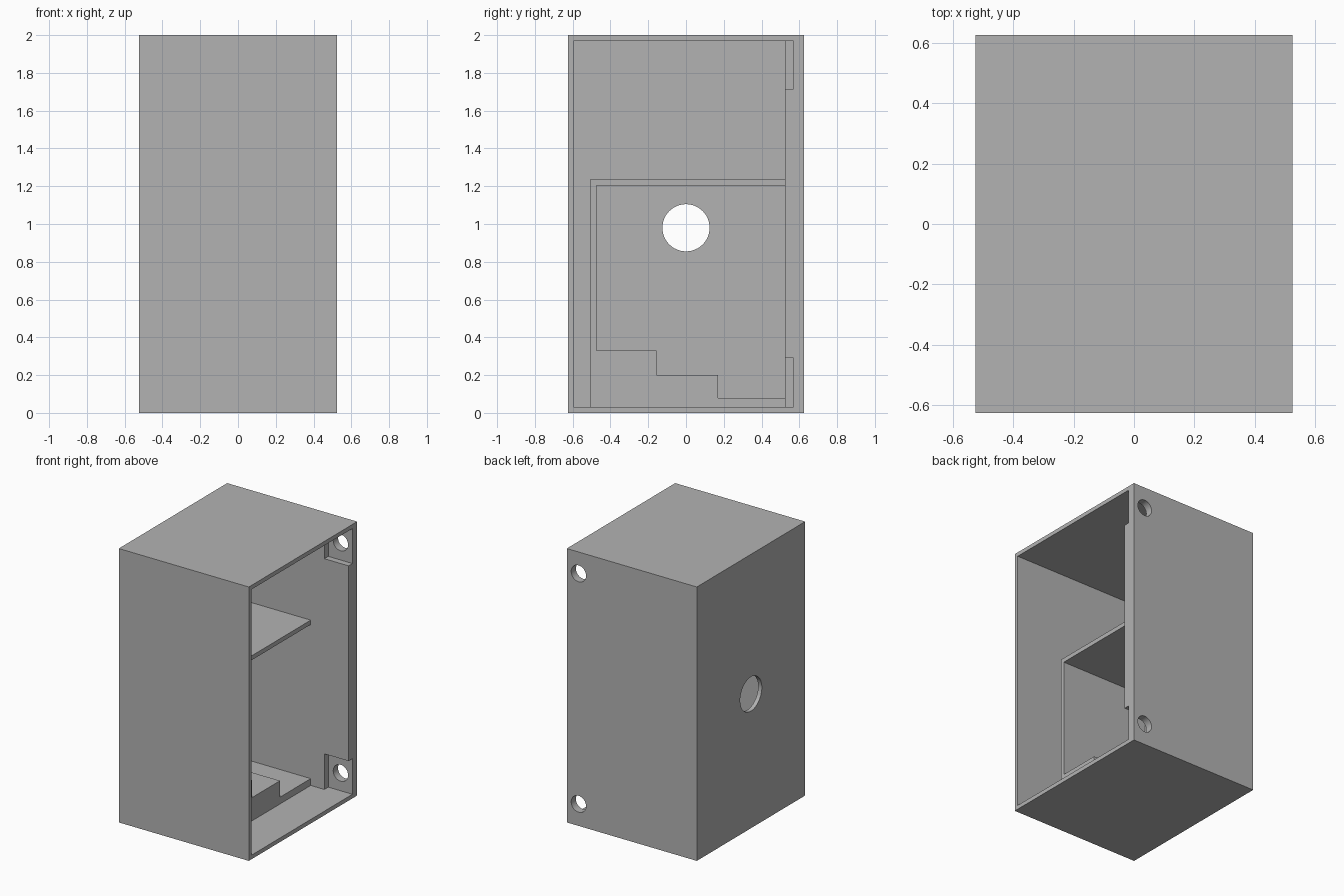
import bpy
import bmesh
from math import radians
from mathutils import Matrix, Vector

cube = bpy.data.objects.get("Cube")
if cube:
    bpy.data.objects.remove(cube, do_unlink=True)

W, D, H = 0.525, 0.625, 2.0   # half width, half depth, height
WALL = 0.03
BACK = 0.525                  # inner face of the thick back wall
OVER = 0.1                    # cutter overshoot

grey = bpy.data.materials.new("plain grey")
grey.use_nodes = True
colour = (0.45, 0.45, 0.45, 1.0)
grey.diffuse_color = colour
grey.node_tree.nodes["Principled BSDF"].inputs["Base Color"].default_value = colour


def finish(name, bm):
    bmesh.ops.recalc_face_normals(bm, faces=bm.faces)
    mesh = bpy.data.meshes.new(name)
    bm.to_mesh(mesh)
    bm.free()
    mesh.materials.append(grey)
    obj = bpy.data.objects.new(name, mesh)
    bpy.context.collection.objects.link(obj)
    return obj


def box(name, low, high):
    low, high = Vector(low), Vector(high)
    bm = bmesh.new()
    bmesh.ops.create_cube(bm, size=1)
    bmesh.ops.scale(bm, vec=high - low, verts=bm.verts)
    bmesh.ops.translate(bm, vec=(low + high) / 2, verts=bm.verts)
    return finish(name, bm)


def drill(name, centre, radius, length, axis):
    turn = Matrix.Rotation(radians(90), 4, axis)
    bm = bmesh.new()
    bmesh.ops.create_cone(bm, cap_ends=True, segments=48, radius1=radius,
                          radius2=radius, depth=length,
                          matrix=Matrix.Translation(centre) @ turn)
    return finish(name, bm)


def cut(target, cutter):
    cutter.hide_render = True
    mod = target.modifiers.new("cut", "BOOLEAN")
    mod.operation = "DIFFERENCE"
    mod.solver = "EXACT"
    mod.object = cutter
    bpy.context.view_layer.objects.active = target
    bpy.ops.object.modifier_apply(modifier=mod.name)
    bpy.data.objects.remove(cutter, do_unlink=True)


# Housing: a block hollowed out from its open +x side
housing = box("housing", (-W, -D, 0), (W, D, H))
cut(housing, box("cavity_cutter", (-W + WALL, -D + WALL, WALL),
                 (W + OVER, BACK, H - WALL)))

# Corner pockets in the back wall, each with a screw hole
for low, high in ((WALL, 0.29), (1.715, H - WALL)):
    cut(housing, box("pocket_cutter", (0.33, BACK - OVER, low),
                     (W + OVER, 0.57, high)))
    cut(housing, drill("screw_hole_cutter", (0.43, D, (low + high) / 2),
                       0.06, 0.3, "X"))

# Round opening in the closed side
cut(housing, drill("side_hole_cutter", (-W, 0, 0.98), 0.125, 0.3, "Y"))

# Inner compartment: shelf, partition and stepped base in one (y, z) profile
profile = [(-0.505, WALL), (BACK, WALL), (BACK, 0.08), (0.17, 0.08),
           (0.17, 0.2), (-0.155, 0.2), (-0.155, 0.33), (-0.475, 0.33),
           (-0.475, 1.205), (BACK, 1.205), (BACK, 1.237), (-0.505, 1.237)]
bm = bmesh.new()
face = bm.faces.new([bm.verts.new((-W + WALL, y, z)) for y, z in profile])
sweep = bmesh.ops.extrude_face_region(bm, geom=[face], use_keep_orig=True)
moved = [v for v in sweep["geom"] if isinstance(v, bmesh.types.BMVert)]
bmesh.ops.translate(bm, vec=(W - WALL + 0.22, 0, 0), verts=moved)
compartment = finish("stepped_compartment", bm)

# Smooth round holes, crisp edges elsewhere
bpy.ops.object.select_all(action="DESELECT")
housing.select_set(True)
bpy.context.view_layer.objects.active = housing
bpy.ops.object.shade_smooth_by_angle(angle=radians(30))
